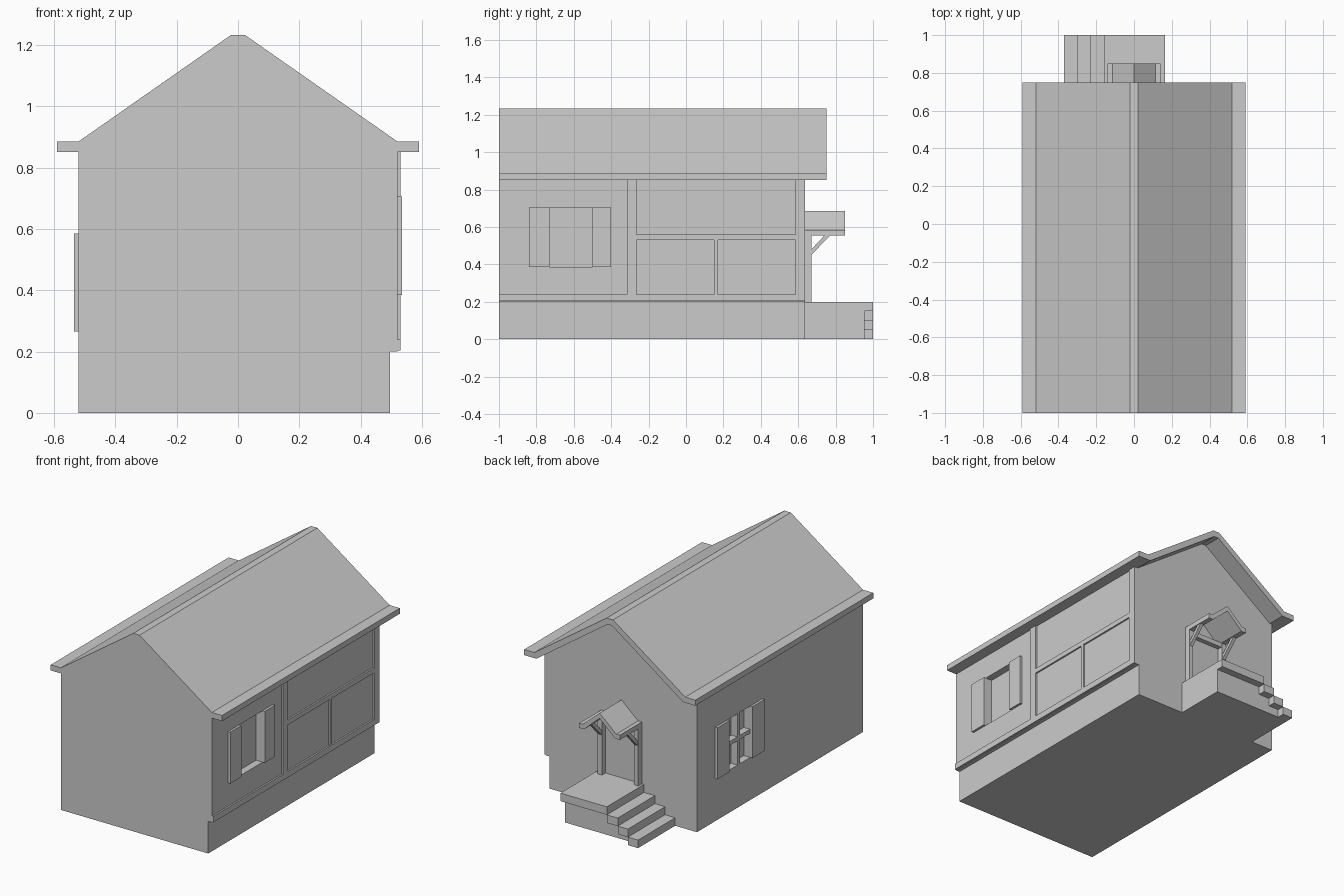
import bpy, bmesh

if "Cube" in bpy.data.objects:
    bpy.data.objects.remove(bpy.data.objects["Cube"])


def box(name, x0, x1, y0, y1, z0, z1):
    return prism(name, [(x0, z0), (x1, z0), (x1, z1), (x0, z1)], y0, y1)


def prism(name, pts, a0, a1, axis="y"):
    """Extrude a closed profile: (x, z) along y, or (y, z) along x."""
    bm = bmesh.new()
    put = (lambda p: (p[0], a0, p[1])) if axis == "y" else (lambda p: (a0, p[0], p[1]))
    face = bm.faces.new([bm.verts.new(put(p)) for p in pts])
    out = bmesh.ops.extrude_face_region(bm, geom=[face])
    verts = [v for v in out["geom"] if isinstance(v, bmesh.types.BMVert)]
    d = a1 - a0
    bmesh.ops.translate(bm, verts=verts, vec=(0, d, 0) if axis == "y" else (d, 0, 0))
    bmesh.ops.recalc_face_normals(bm, faces=bm.faces)
    mesh = bpy.data.meshes.new(name)
    bm.to_mesh(mesh)
    bm.free()
    ob = bpy.data.objects.new(name, mesh)
    bpy.context.collection.objects.link(ob)
    return ob


def mirrored(half):
    """Complete a half outline (listed right to left) across x = 0."""
    return half + [(-x, z) for x, z in reversed(half)]


def cut(target, cutter):
    mod = target.modifiers.new("opening", "BOOLEAN")
    mod.operation = "DIFFERENCE"
    mod.solver = "EXACT"
    mod.object = cutter
    cutter.hide_render = True
    cutter.hide_viewport = True


# House body, with the foundation set back on the right
body = prism("house_body", [
    (-0.52, 0), (0.495, 0), (0.495, 0.2), (0.52, 0.2), (0.52, 0.85), (0.505, 0.85),
    (0.015, 1.195), (-0.015, 1.195), (-0.505, 0.85), (-0.52, 0.85)], -1, 0.635)

# Window recesses
cut(body, box("right_window_cutter", 0.475, 0.6, -0.73, -0.5, 0.385, 0.705))
cut(body, box("left_window_cutter", -0.6, -0.475, 0.11, 0.335, 0.265, 0.585))

# Main roof slab with flat eaves
upper = [(0.59, 0.85), (0.59, 0.885), (0.52, 0.885), (0.022, 1.233)]
lower = [(-0.015, 1.195), (-0.505, 0.85)]
roof = mirrored(upper)
roof += lower[::-1] + lower[:1] + [(0.015, 1.195), (0.505, 0.85)]
prism("main_roof", roof, -1, 0.75)

# Right wall trim: sill, posts, rail and divider
box("right_sill", 0.495, 0.53, -1, 0.635, 0.203, 0.24)
for i, y in enumerate((-0.315, 0.585)):
    box(f"right_wall_post_{i}", 0.51, 0.53, y, y + 0.05, 0.24, 0.85)
box("right_wall_rail", 0.51, 0.53, -0.265, 0.585, 0.53, 0.56)
box("right_wall_divider", 0.51, 0.53, 0.15, 0.17, 0.24, 0.53)

# Shutters on both sides
for i, (a, b) in enumerate(((-0.84, -0.73), (-0.5, -0.4))):
    box(f"right_shutter_{i}", 0.52, 0.535, a, b, 0.385, 0.705)
for i, (a, b) in enumerate(((-0.01, 0.11), (0.335, 0.455))):
    box(f"left_shutter_{i}", -0.535, -0.52, a, b, 0.265, 0.585)

# Cross bars in the left window
box("left_window_upright", -0.52, -0.475, 0.21, 0.235, 0.265, 0.585)
box("left_window_crossbar", -0.518, -0.475, 0.11, 0.335, 0.415, 0.44)

# Porch platform and three steps: each tread overhangs its base
levels = [(-0.155, 0.165, 0.2), (-0.23, -0.155, 0.15), (-0.30, -0.23, 0.1), (-0.37, -0.30, 0.05)]
for i, (a, b, top) in enumerate(levels):
    name = "porch_platform" if i == 0 else f"porch_step_{i}"
    box(name, a, b, 0.635, 1.0, top - 0.05, top)
    if top > 0.05:
        box(name + "_base", a, b, 0.635, 0.955, 0, top - 0.05)

# Porch posts, diagonal brackets and header
for side, x in (("left", -0.14), ("right", 0.11)):
    box(f"{side}_porch_post", x, x + 0.03, 0.635, 0.67, 0.2, 0.56)
    prism(f"{side}_porch_bracket", [(0.67, 0.45), (0.67, 0.48), (0.745, 0.56), (0.775, 0.56)],
          x + 0.004, x + 0.026, "x")
    box(f"{side}_porch_beam", x, x + 0.03, 0.67, 0.85, 0.555, 0.58)
box("porch_header", -0.11, 0.11, 0.635, 0.665, 0.53, 0.56)

# Porch roof slab
prism("porch_roof", [(0.14, 0.556), (0.14, 0.585), (0.115, 0.585), (0, 0.685), (-0.115, 0.585),
                     (-0.14, 0.585), (-0.14, 0.556), (-0.107, 0.556), (0, 0.652), (0.107, 0.556)],
      0.635, 0.851)
